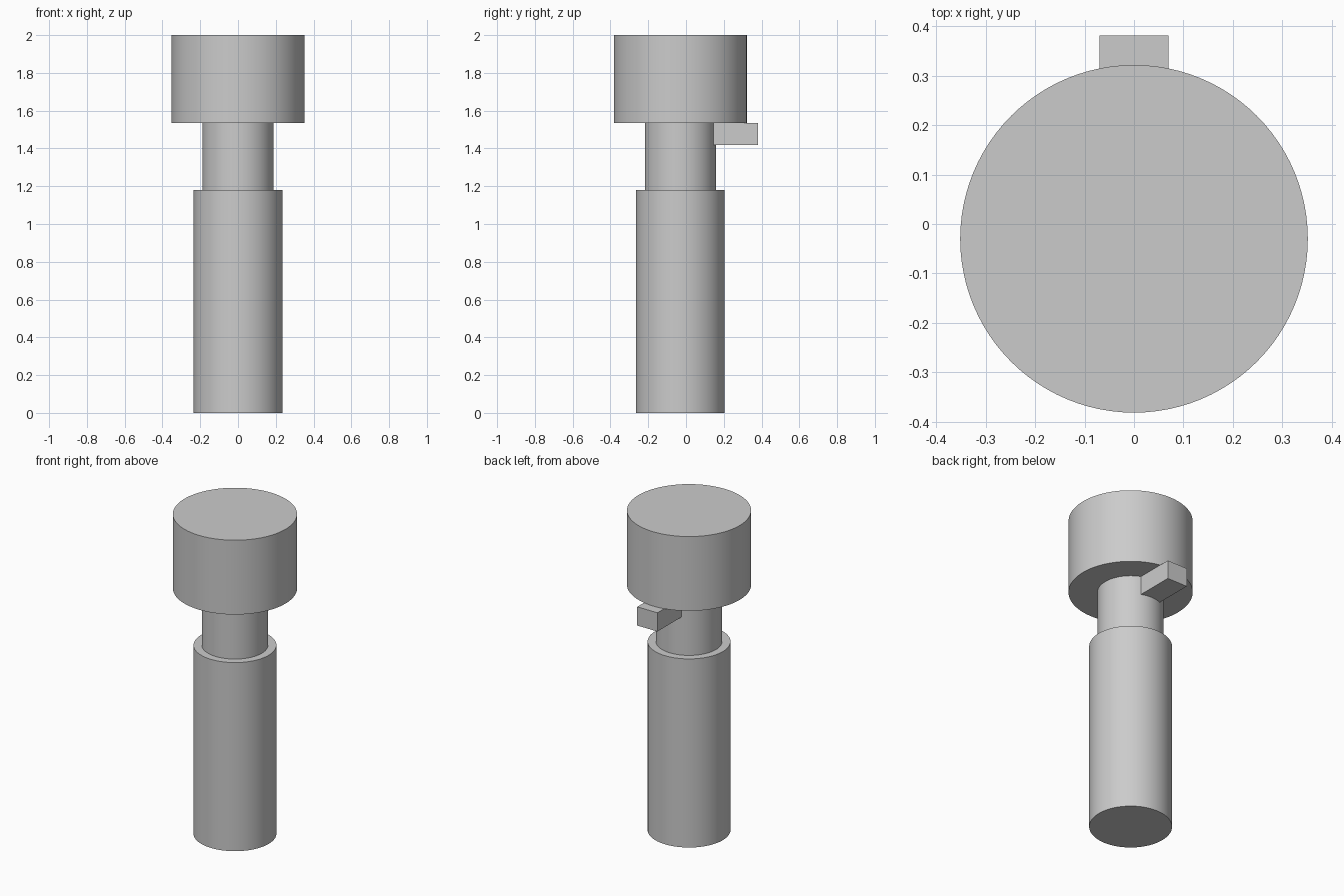
import bpy
import math

cube = bpy.data.objects.get("Cube")
if cube:
    bpy.data.objects.remove(cube, do_unlink=True)

# Single plain grey
grey = bpy.data.materials.new("plain_grey")
grey.use_nodes = True
colour = (0.6, 0.6, 0.6, 1)
grey.diffuse_color = colour
grey.node_tree.nodes["Principled BSDF"].inputs["Base Color"].default_value = colour

AXIS_Y = -0.03


def cylinder(name, radius, bottom, top):
    bpy.ops.mesh.primitive_cylinder_add(
        vertices=96, radius=radius, depth=top - bottom,
        location=(0, AXIS_Y, (bottom + top) / 2))
    obj = bpy.context.object
    obj.name = name
    obj.data.materials.append(grey)
    bpy.ops.object.shade_smooth_by_angle(angle=math.radians(30))


def box(name, low, high):
    centre = [(a + b) / 2 for a, b in zip(low, high)]
    bpy.ops.mesh.primitive_cube_add(size=1, location=centre)
    obj = bpy.context.object
    obj.name = name
    obj.scale = [b - a for a, b in zip(low, high)]
    bpy.ops.object.transform_apply(location=False, rotation=False, scale=True)
    obj.data.materials.append(grey)


# Stepped pin: wide shaft, narrow neck, broad head
cylinder("shaft", 0.235, 0, 1.18)
cylinder("neck", 0.188, 1.18, 1.535)
cylinder("head", 0.352, 1.535, 2)

# Locating key running out of the neck under the head
box("key", (-0.07, 0.12, 1.418), (0.07, 0.382, 1.535))
